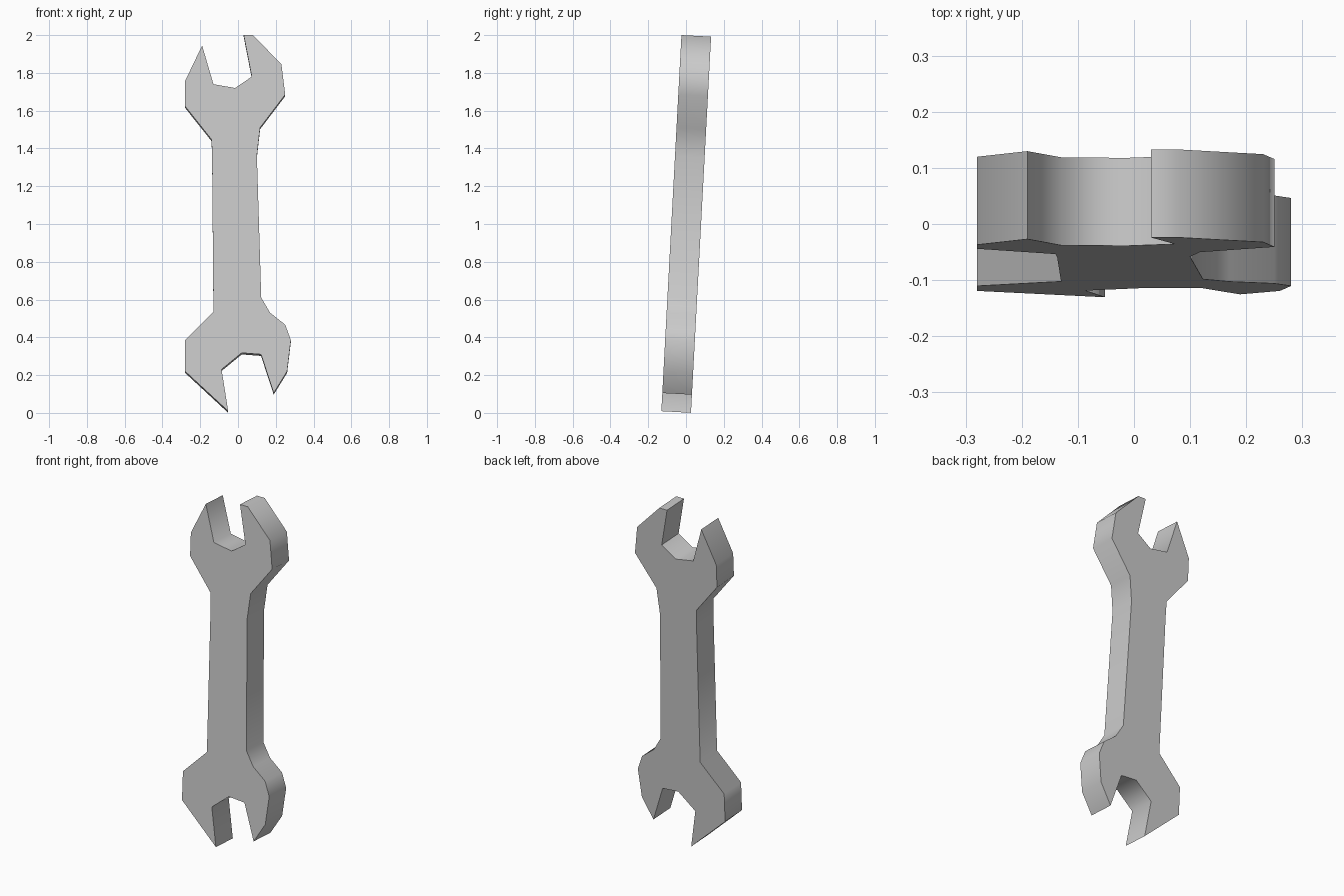
import bpy, bmesh, math
from mathutils import Vector

if "Cube" in bpy.data.objects:
    bpy.data.objects.remove(bpy.data.objects["Cube"])

# Outline of the front face as seen from the front (x, z)
outline = [
    # upper jaw
    (-0.19, 1.945), (-0.13, 1.74), (-0.015, 1.72), (0.073, 1.78), (0.03, 2.0),
    (0.08, 2.0), (0.23, 1.845), (0.25, 1.685), (0.117, 1.51),
    # right side of handle
    (0.10, 1.36), (0.123, 0.61), (0.17, 0.53),
    # lower jaw
    (0.25, 0.467), (0.28, 0.385), (0.26, 0.22), (0.189, 0.105), (0.122, 0.31),
    (0.02, 0.318), (-0.087, 0.23), (-0.052, 0.009), (-0.28, 0.22), (-0.28, 0.385),
    # left side of handle
    (-0.13, 0.535), (-0.137, 1.35), (-0.14, 1.447), (-0.28, 1.623), (-0.28, 1.757),
]
SLOPE, THICK = 0.0535, 0.157   # lean of the plate, plate thickness


def front_y(z):
    return -0.131 + SLOPE * z


# Leaning plate: front face extruded along its own normal
bm = bmesh.new()
face = bm.faces.new([bm.verts.new((x, front_y(z), z)) for x, z in outline])
back = bmesh.ops.extrude_face_region(bm, geom=[face], use_keep_orig=True)
normal = Vector((0, 1, -SLOPE)).normalized() * THICK
bmesh.ops.translate(bm, vec=normal,
                    verts=[g for g in back["geom"] if isinstance(g, bmesh.types.BMVert)])
bmesh.ops.recalc_face_normals(bm, faces=bm.faces)
mesh = bpy.data.meshes.new("open_end_wrench")
bm.to_mesh(mesh)
bm.free()

wrench = bpy.data.objects.new("open_end_wrench", mesh)
bpy.context.collection.objects.link(wrench)

# Soft shading around the rim, crisp face edges
bpy.context.view_layer.objects.active = wrench
wrench.select_set(True)
bpy.ops.object.shade_smooth_by_angle(angle=math.radians(65))
